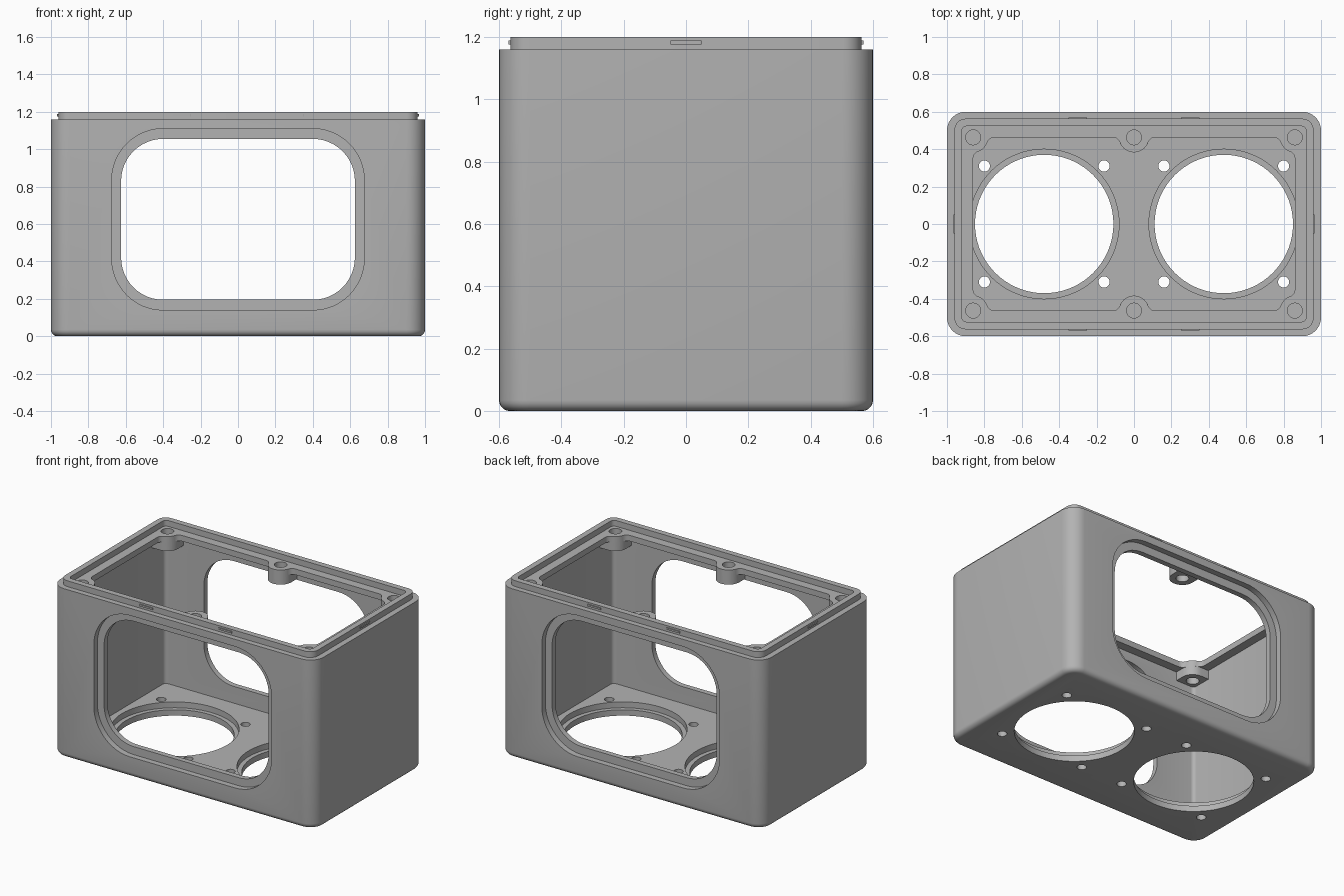
import bpy, bmesh
from math import radians, degrees, sin, cos, atan2, sqrt, pi
from mathutils import Matrix

if "Cube" in bpy.data.objects:
    bpy.data.objects.remove(bpy.data.objects["Cube"])

GREY = (0.45, 0.45, 0.45, 1)
plastic = bpy.data.materials.new("grey plastic")
plastic.use_nodes = True
plastic.diffuse_color = GREY
plastic.node_tree.nodes["Principled BSDF"].inputs["Base Color"].default_value = GREY

WALL_TOP, TOP = 1.16, 1.2
SIDES = (-1, 1)


def arc(cx, cy, r, a0, a1, n=8):
    return [(cx + r * cos(radians(a0 + (a1 - a0) * i / n)),
             cy + r * sin(radians(a0 + (a1 - a0) * i / n))) for i in range(n + 1)]


def rounded(hx, hy, r, n=8):
    """Rounded rectangle outline from half sizes."""
    pts = []
    for k, (sx, sy) in enumerate(((1, 1), (-1, 1), (-1, -1), (1, -1))):
        pts += arc(sx * (hx - r), sy * (hy - r), r, 90 * k, 90 * k + 90, n)
    return pts


def circle(cx, cy, r, n=32):
    return arc(cx, cy, r, 0, 360, n)[:-1]


def prism(name, outline, z0, z1, bevel=0, matrix=None):
    """Extrude an outline from z0 to z1, optionally rounding the bottom edge."""
    bm = bmesh.new()
    base = bm.faces.new([bm.verts.new((x, y, z0)) for x, y in outline])
    out = bmesh.ops.extrude_face_region(bm, geom=[base], use_keep_orig=True)
    verts = [v for v in out["geom"] if isinstance(v, bmesh.types.BMVert)]
    bmesh.ops.translate(bm, verts=verts, vec=(0, 0, z1 - z0))
    bmesh.ops.remove_doubles(bm, verts=bm.verts, dist=1e-5)
    if bevel:
        rim = [e for e in bm.edges if all(abs(v.co.z - z0) < 1e-5 for v in e.verts)]
        bmesh.ops.bevel(bm, geom=rim, offset=bevel, segments=5, profile=0.5,
                        affect="EDGES")
    if matrix:
        bm.transform(matrix)
    bmesh.ops.recalc_face_normals(bm, faces=bm.faces)
    mesh = bpy.data.meshes.new(name)
    bm.to_mesh(mesh)
    bm.free()
    mesh.materials.append(plastic)
    obj = bpy.data.objects.new(name, mesh)
    bpy.context.collection.objects.link(obj)
    return obj


def combine(target, tool, operation="DIFFERENCE"):
    """Apply a boolean and remove the tool object."""
    mod = target.modifiers.new("cut", "BOOLEAN")
    mod.operation, mod.solver, mod.object = operation, "EXACT", tool
    bpy.context.view_layer.objects.active = target
    bpy.ops.object.modifier_apply(modifier=mod.name)
    bpy.data.objects.remove(tool)


def smooth(obj):
    bpy.ops.object.select_all(action="DESELECT")
    obj.select_set(True)
    bpy.context.view_layer.objects.active = obj
    bpy.ops.object.shade_smooth_by_angle(angle=radians(30))


# Housing shell with a stepped lip
body = prism("housing", rounded(1, 0.6, 0.1), 0, WALL_TOP, bevel=0.035)
combine(body, prism("lip", rounded(0.96, 0.563, 0.06), 1.1, TOP), "UNION")
combine(body, prism("cavity", rounded(0.92, 0.523, 0.025, 4), 0.08, 1.3))

# Windows in the front and back, each with an outer rebate
upright = Matrix.Translation((0, 0, 0.625)) @ Matrix.Rotation(pi / 2, 4, "X")
combine(body, prism("window", rounded(0.625, 0.43, 0.225, 12), -1, 1, matrix=upright))
for s in SIDES:
    z0, z1 = sorted((s * 0.56, s * 0.8))
    combine(body, prism("rebate", rounded(0.675, 0.485, 0.275, 12), z0, z1, matrix=upright))

# Two floor openings with counterbores and four screw holes each
for s in SIDES:
    combine(body, prism("opening", circle(s * 0.48, 0, 0.37, 72), -0.1, 0.3))
    combine(body, prism("counterbore", circle(s * 0.48, 0, 0.4, 72), 0.04, 0.3))
    for dx in SIDES:
        for dy in SIDES:
            combine(body, prism("screw_hole",
                    circle(s * 0.48 + dx * 0.32, dy * 0.31, 0.03, 20), -0.1, 0.3))
smooth(body)

# Inner flange whose opening flows around the screw bosses
BX, BY, R, F = 0.86, 0.463, 0.08, 0.04
reach = sqrt((R + F) ** 2 - F ** 2)
a = degrees(atan2(F, reach))
quarter = (arc(0, BY, R, -90, -a) + arc(reach, BY - F, F, 180 - a, 90, 5)
           + arc(BX - reach, BY - F, F, 90, a, 5) + arc(BX, BY, R, 180 + a, 270 - a)
           + arc(BX - F, BY - reach, F, 90 - a, 0, 5))
half = quarter + [(x, -y) for x, y in reversed(quarter)]
half = half[1:-1]
top_mid, low_mid = (0, BY - R), (0, R - BY)
outline = [top_mid] + half + [low_mid] + [(-x, y) for x, y in reversed(half)]
flange = prism("flange", rounded(0.93, 0.533, 0.03, 4), 1.12, WALL_TOP)
combine(flange, prism("flange_opening", outline, 1, 1.3))

# Screw bosses hanging below the flange and running into the walls
spots = [(x, s * BY) for x in (-BX, 0, BX) for s in SIDES]
for x, y in spots:
    sx, sy = (x > 0) - (x < 0), 1 if y > 0 else -1
    boss = prism("boss", circle(x, y, R), 1.06, 1.14)
    far_x, far_y = sx * 0.93, sy * 0.533
    if sx:
        ends = [(x - sx * R, y), (x - sx * R, far_y), (far_x, far_y),
                (far_x, y - sy * R), (x, y - sy * R), (x, y)]
    else:
        ends = [(-R, y), (R, y), (R, far_y), (-R, far_y)]
    combine(boss, prism("boss_web", ends, 1.06, 1.14), "UNION")
    combine(flange, boss, "UNION")
for x, y in spots:
    combine(flange, prism("boss_hole", circle(x, y, 0.04, 24), 1, 1.3))
smooth(flange)

# Snap ridges around the lip
for s in SIDES:
    side = Matrix.Translation((s * 0.96, 0, 0))
    prism("snap_side", rounded(0.007, 0.05, 0.003, 2), 1.176, 1.188, matrix=side)
    for x in SIDES:
        place = Matrix.Translation((x * 0.3, s * 0.563, 0))
        prism("snap_long", rounded(0.05, 0.007, 0.003, 2), 1.176, 1.188, matrix=place)
